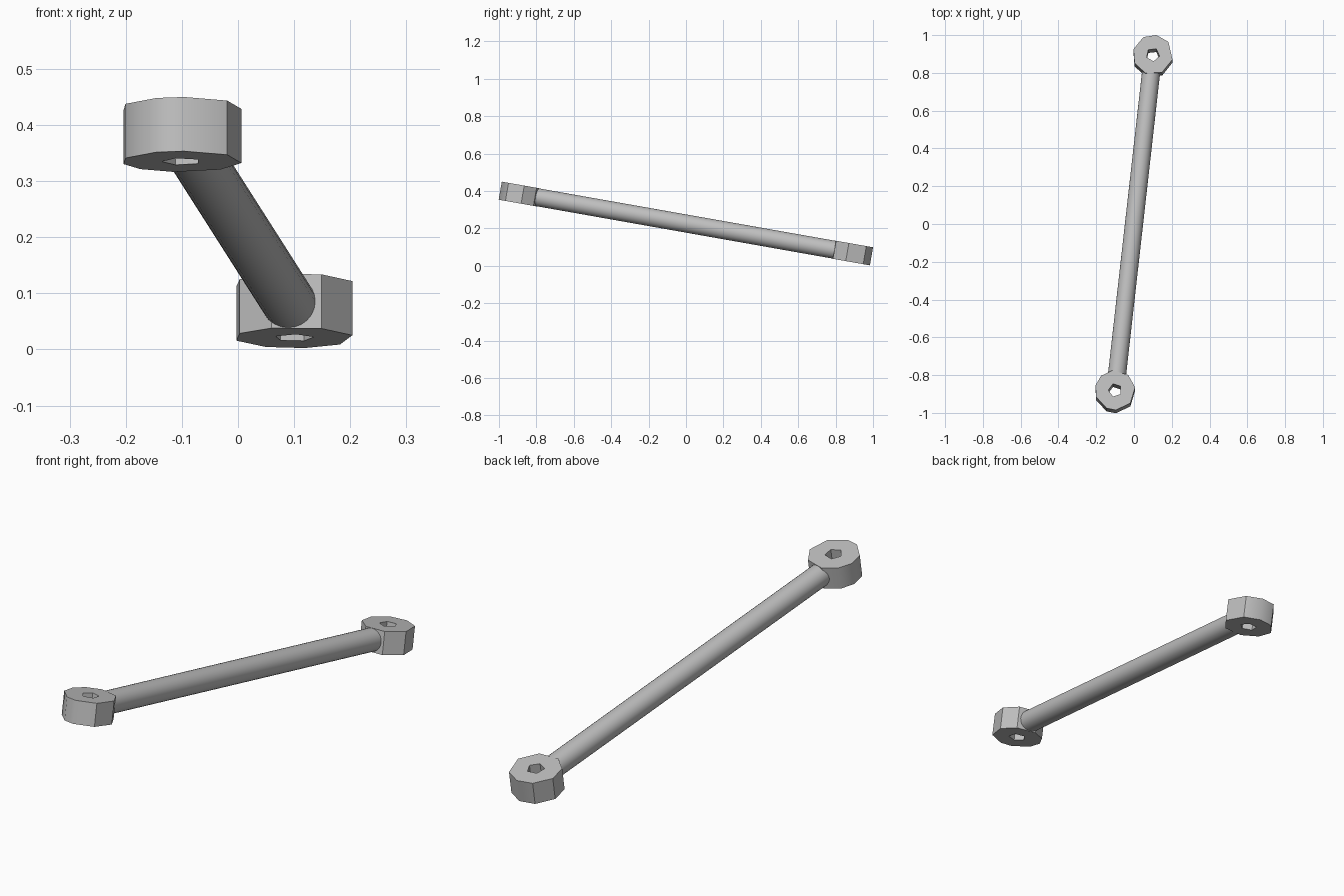
import bpy, bmesh
from math import radians, cos, sin
from mathutils import Vector, Matrix

cube = bpy.data.objects.get("Cube")
if cube:
    bpy.data.objects.remove(cube, do_unlink=True)

steel = bpy.data.materials.new("grey steel")
steel.use_nodes = True
GREY = (0.52, 0.52, 0.52, 1)
steel.diffuse_color = GREY
steel.node_tree.nodes["Principled BSDF"].inputs["Base Color"].default_value = GREY

TILT = Matrix.Rotation(radians(-10), 4, 'X')
THICK = 0.098
FRONT = Vector((-0.1, -0.888, 0.383))
BACK = Vector((0.1, 0.888, 0.069))


def finish(name, bm, angle):
    bmesh.ops.recalc_face_normals(bm, faces=bm.faces)
    mesh = bpy.data.meshes.new(name)
    bm.to_mesh(mesh)
    bm.free()
    mesh.materials.append(steel)
    obj = bpy.data.objects.new(name, mesh)
    bpy.context.collection.objects.link(obj)
    bpy.ops.object.select_all(action='DESELECT')
    obj.select_set(True)
    bpy.context.view_layer.objects.active = obj
    bpy.ops.object.shade_smooth_by_angle(angle=radians(angle))
    return obj


def loop(bm, radius, angles):
    verts = [bm.verts.new((radius * cos(radians(a)), radius * sin(radians(a)), -THICK / 2))
             for a in angles]
    return [bm.edges.new((v, verts[i - 1])) for i, v in enumerate(verts)]


# Faceted eyelet with a five-sided hole
def eyelet(name, centre, rim, hole_turn):
    bm = bmesh.new()
    edges = loop(bm, 0.107, rim)
    edges += loop(bm, 0.036, [hole_turn + 72 * i for i in range(5)])
    bmesh.ops.triangle_fill(bm, edges=edges, use_beauty=True)
    grown = bmesh.ops.extrude_face_region(bm, geom=bm.faces[:], use_keep_orig=True)
    top = [g for g in grown["geom"] if isinstance(g, bmesh.types.BMVert)]
    bmesh.ops.translate(bm, verts=top, vec=(0, 0, THICK))
    bm.transform(Matrix.Translation(centre) @ TILT)
    finish(name, bm, 40)


eyelet("front_eyelet", FRONT, [8, 50, 98, 134, 166, 200, 245, 272, 319], 108)
eyelet("back_eyelet", BACK, [346, 40, 80, 118, 164, 205, 248, 297], 60)

# Round rod joining the eyelets, stopping short of both holes
axis = BACK - FRONT
bm = bmesh.new()
bmesh.ops.create_cone(bm, cap_ends=True, segments=24, radius1=0.048, radius2=0.048,
                      depth=axis.length - 0.15)
bm.transform(Matrix.Translation((FRONT + BACK) / 2) @ axis.to_track_quat('Z', 'Y').to_matrix().to_4x4())
finish("rod", bm, 40)
